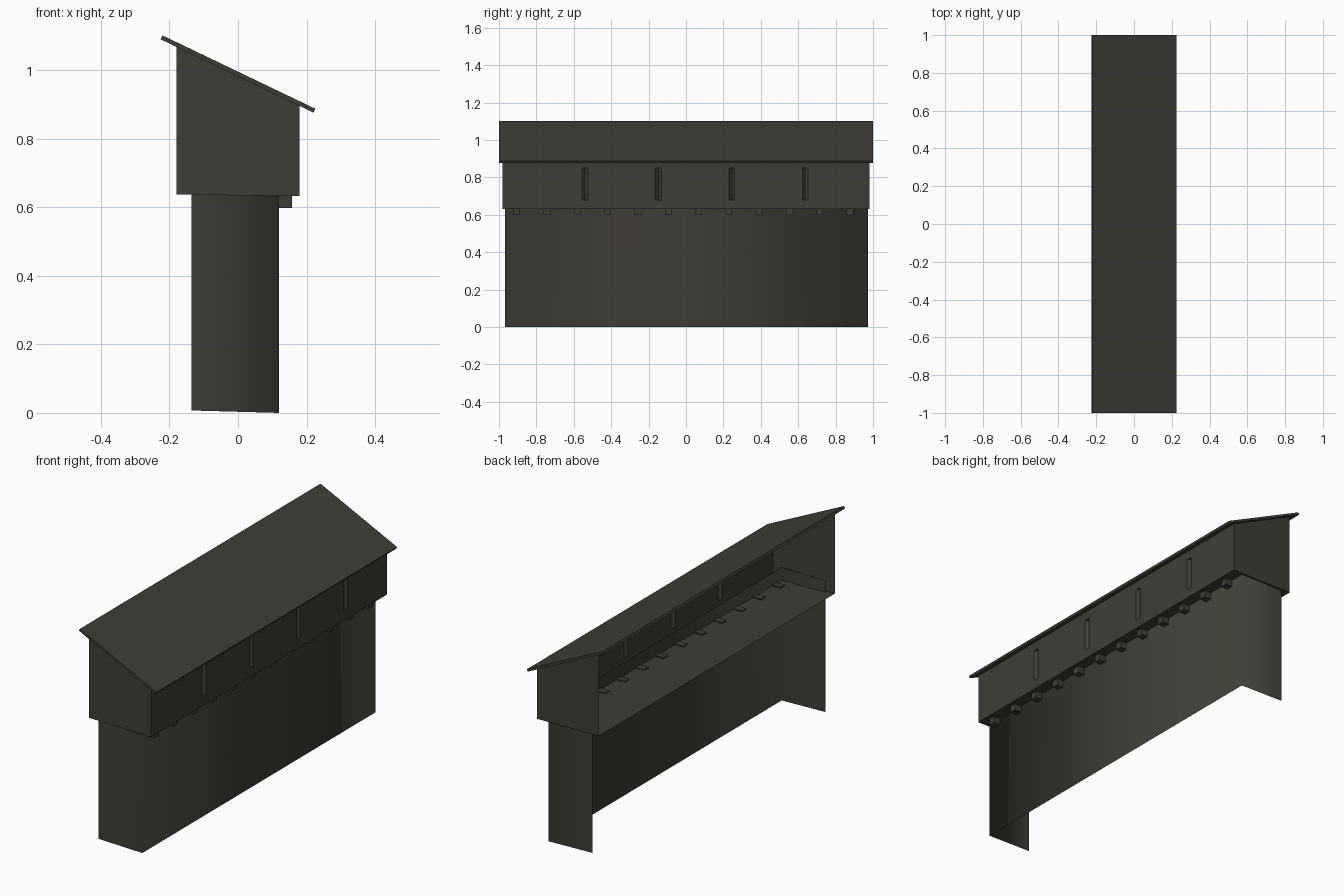
import bpy

if "Cube" in bpy.data.objects:
    bpy.data.objects.remove(bpy.data.objects["Cube"])

mat = bpy.data.materials.new("dark olive timber")
mat.diffuse_color = (0.048, 0.047, 0.037, 1)
mat.use_nodes = True
mat.node_tree.nodes["Principled BSDF"].inputs["Base Color"].default_value = mat.diffuse_color


def make(name, verts, faces, smooth=False):
    me = bpy.data.meshes.new(name)
    me.from_pydata(verts, [], faces)
    me.materials.append(mat)
    for p in me.polygons:
        p.use_smooth = smooth
    ob = bpy.data.objects.new(name, me)
    bpy.context.collection.objects.link(ob)
    return ob


def box(name, x0, x1, y0, y1, z0, z1):
    v = [(x, y, z) for x in (x0, x1) for y in (y0, y1) for z in (z0, z1)]
    f = [(0, 1, 3, 2), (4, 6, 7, 5), (0, 4, 5, 1), (2, 3, 7, 6), (0, 2, 6, 4), (1, 5, 7, 3)]
    return make(name, v, f)


# Lower wall: thin U-shaped sheet, open at the back and bottom, rising past the floor
plan = [(-0.135, -0.967, 0.007), (0.12, -0.967, 0.0),
        (0.12, 0.972, 0.0), (-0.135, 0.972, 0.007)]
lower = list(plan) + [(x, y, 0.7) for x, y, z in plan]
make("lower_wall", lower, [(i, i + 1, i + 5, i + 4) for i in range(3)], True)

# Upper gallery: sloping-topped end panels
X, Y = 0.18, 0.982
ZB, ZF = 0.637, 0.632        # floor height at back and front
TB, TF = 1.075, 0.902        # roof height at back and front
for name, s in (("left_end_panel", -1), ("right_end_panel", 1)):
    v = [(-X, s * Y, ZB), (X, s * Y, ZF), (X, s * Y, TF), (-X, s * Y, TB)]
    make(name, v, [(0, 1, 2, 3) if s < 0 else (3, 2, 1, 0)])

# Gallery floor
make("gallery_floor", [(-X, -Y, ZB), (-X, Y, ZB), (X, Y, ZF), (X, -Y, ZF)], [(0, 1, 2, 3)])

# Gallery front with four narrow V-shaped slit recesses
z0, z1, half, depth = 0.68, 0.85, 0.015, 0.015
verts, faces = [], []


def face(*pts):
    n = len(verts)
    verts.extend(pts)
    faces.append(tuple(range(n, n + len(pts))))


def panel(ya, yb, za, zb, xa=X, xb=X):
    face((xa, ya, za), (xb, yb, za), (xb, yb, zb), (xa, ya, zb))


panel(-Y, Y, ZF, z0)
panel(-Y, Y, z1, TF)
start = -Y
for y in (-0.54, -0.147, 0.245, 0.637):
    panel(start, y - half, z0, z1)
    panel(y - half, y, z0, z1, X, X - depth)
    panel(y, y + half, z0, z1, X - depth, X)
    face((X, y - half, z0), (X, y + half, z0), (X - depth, y, z0))
    face((X, y + half, z1), (X, y - half, z1), (X - depth, y, z1))
    start = y + half
panel(start, Y, z0, z1)
make("gallery_front", verts, faces)

# Floor beams poking out under the gallery
for i in range(12):
    y = -0.905 + i * 0.162
    box(f"floor_beam_{i + 1}", 0.07, 0.158, y - 0.018, y + 0.018, 0.598, 0.639)

# Single-pitch roof slab
prof = [(-0.226, 1.09), (0.22, 0.876), (0.226, 0.887), (-0.22, 1.101)]
rv = [(x, y, z) for y in (-1, 1) for x, z in prof]
rf = [(0, 1, 2, 3), (7, 6, 5, 4)]
rf += [(i, i + 4, (i + 1) % 4 + 4, (i + 1) % 4) for i in range(4)]
make("roof", rv, rf)
